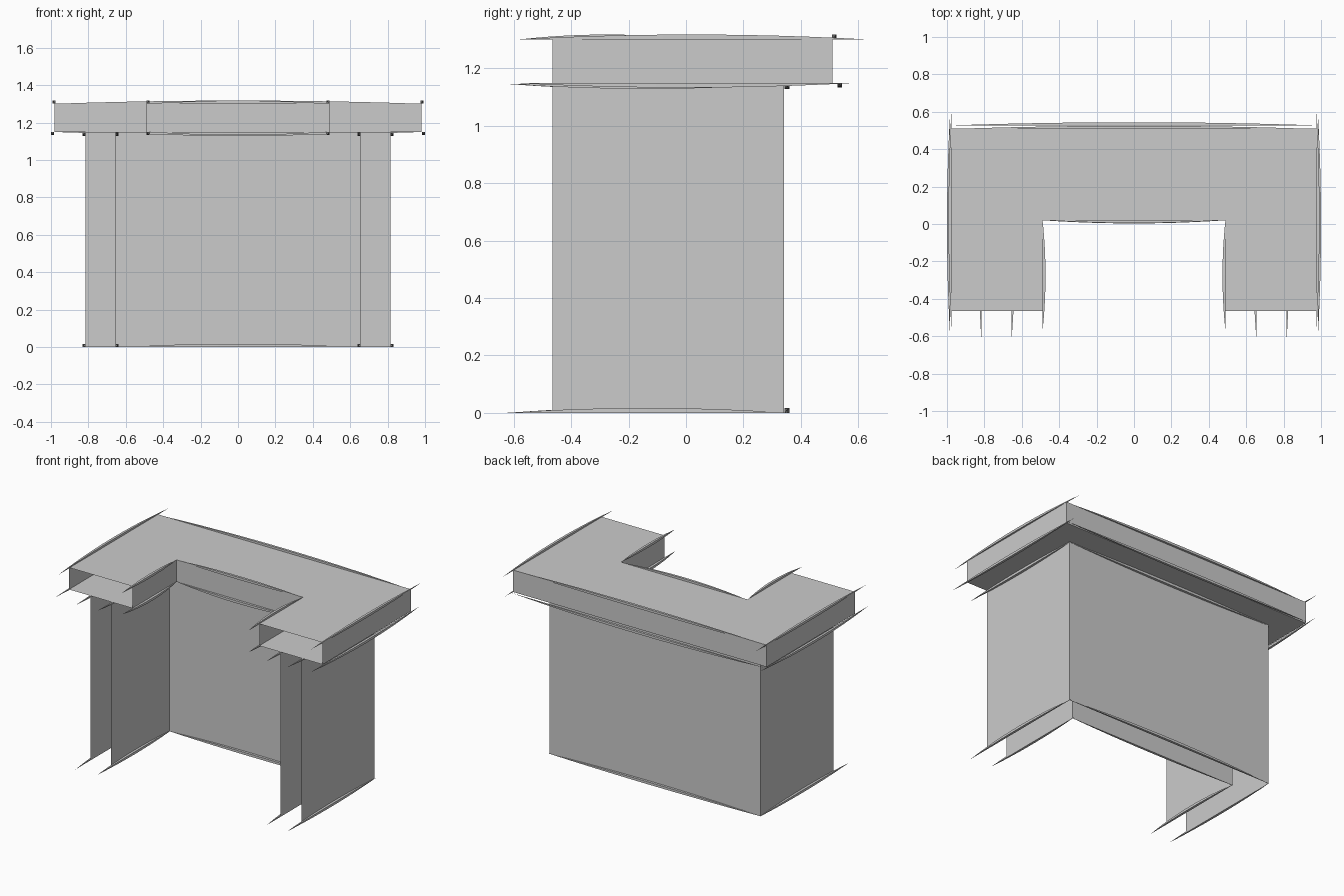
import bpy
import bmesh
from mathutils import Vector

cube = bpy.data.objects.get("Cube")
if cube:
    bpy.data.objects.remove(cube, do_unlink=True)

FRONT = -0.465
SLAB_BOTTOM, SLAB_TOP = 1.15, 1.303
SLAB_OUT, SLAB_IN = (0.98, 0.51), (0.49, 0.02)     # half width, back y
WALL_OUT, WALL_IN = (0.815, 0.342), (0.655, 0.18)
BOW = 0.017


def finish(name, bm):
    bmesh.ops.recalc_face_normals(bm, faces=bm.faces)
    mesh = bpy.data.meshes.new(name)
    bm.to_mesh(mesh)
    bm.free()
    obj = bpy.data.objects.new(name, mesh)
    bpy.context.collection.objects.link(obj)
    return obj


def u_shell(name, outer, inner, z0, z1, capped):
    """U-shaped shell, open at both front ends, with optional top and bottom."""
    def path(half, back):
        return [(-half, FRONT), (-half, back), (half, back), (half, FRONT)]

    outline = path(*outer) + path(*inner)[::-1]
    bm = bmesh.new()
    low = [bm.verts.new((x, y, z0)) for x, y in outline]
    high = [bm.verts.new((x, y, z1)) for x, y in outline]
    for i in (0, 1, 2, 4, 5, 6):
        bm.faces.new((low[i], low[i + 1], high[i + 1], high[i]))
    if capped:
        # three quads per cap: left arm, back, right arm
        for ring in (low, high):
            for a, b, c, d in ((0, 1, 6, 7), (1, 2, 5, 6), (2, 3, 4, 5)):
                bm.faces.new((ring[a], ring[b], ring[c], ring[d]))
    return finish(name, bm)


def stroke(name, start, end, side, up, steps=12):
    """Thin bowed sliver along an edge, tapering to a point at both ends."""
    start, end = Vector(start), Vector(end)
    side, up = Vector(side), Vector((0, 0, up))
    bm = bmesh.new()
    rings = []
    for i in range(1, steps):
        t = i / steps
        size = BOW * 4 * t * (1 - t)
        p = start.lerp(end, t)
        rings.append([bm.verts.new(p + size * o)
                      for o in (side * 0, side, side + up, up)])
    for a, b in zip(rings, rings[1:]):
        for k in range(4):
            n = (k + 1) % 4
            bm.faces.new((a[k], a[n], b[n], b[k]))
    for tip, ring in ((start, rings[0]), (end, rings[-1])):
        v = bm.verts.new(tip)
        for k in range(4):
            bm.faces.new((v, ring[k], ring[(k + 1) % 4]))
    return finish(name, bm)


def edge_strokes(name, half, back, z, up, out, front, rear):
    """Strokes along the back and both arms of one U-shaped edge."""
    stroke(name + "_back_stroke", (-half, back, z), (half, back, z),
           (0, out, 0), up)
    for label, s in (("left", 1), ("right", -1)):
        stroke(f"{name}_{label}_stroke", (s * half, front, z),
               (s * half, rear, z), (s * out, 0, 0), up)


# Counter body
u_shell("counter_top", SLAB_OUT, SLAB_IN, SLAB_BOTTOM, SLAB_TOP, True)
u_shell("counter_walls", WALL_OUT, WALL_IN, 0, SLAB_BOTTOM, False)

# Counter top edges
edge_strokes("top_outer_upper", 0.975, 0.508, 1.301, 1, 1, -0.59, 0.63)
edge_strokes("top_outer_lower", 0.983, 0.527, SLAB_BOTTOM, -1, 1, -0.61, 0.6)
edge_strokes("top_inner_upper", 0.49, 0.022, 1.301, 1, -1, -0.58, 0.03)
edge_strokes("top_inner_lower", 0.49, 0.02, SLAB_BOTTOM, -1, -1, -0.58, 0.03)

# Wall edges
for label, z, up in (("upper", 1.146, -1), ("lower", 0, 1)):
    edge_strokes("wall_outer_" + label, 0.815, 0.343, z, up, 1, -0.63, 0.36)
    edge_strokes("wall_inner_" + label, 0.655, 0.18, z, up, -1, -0.62, 0.2)
